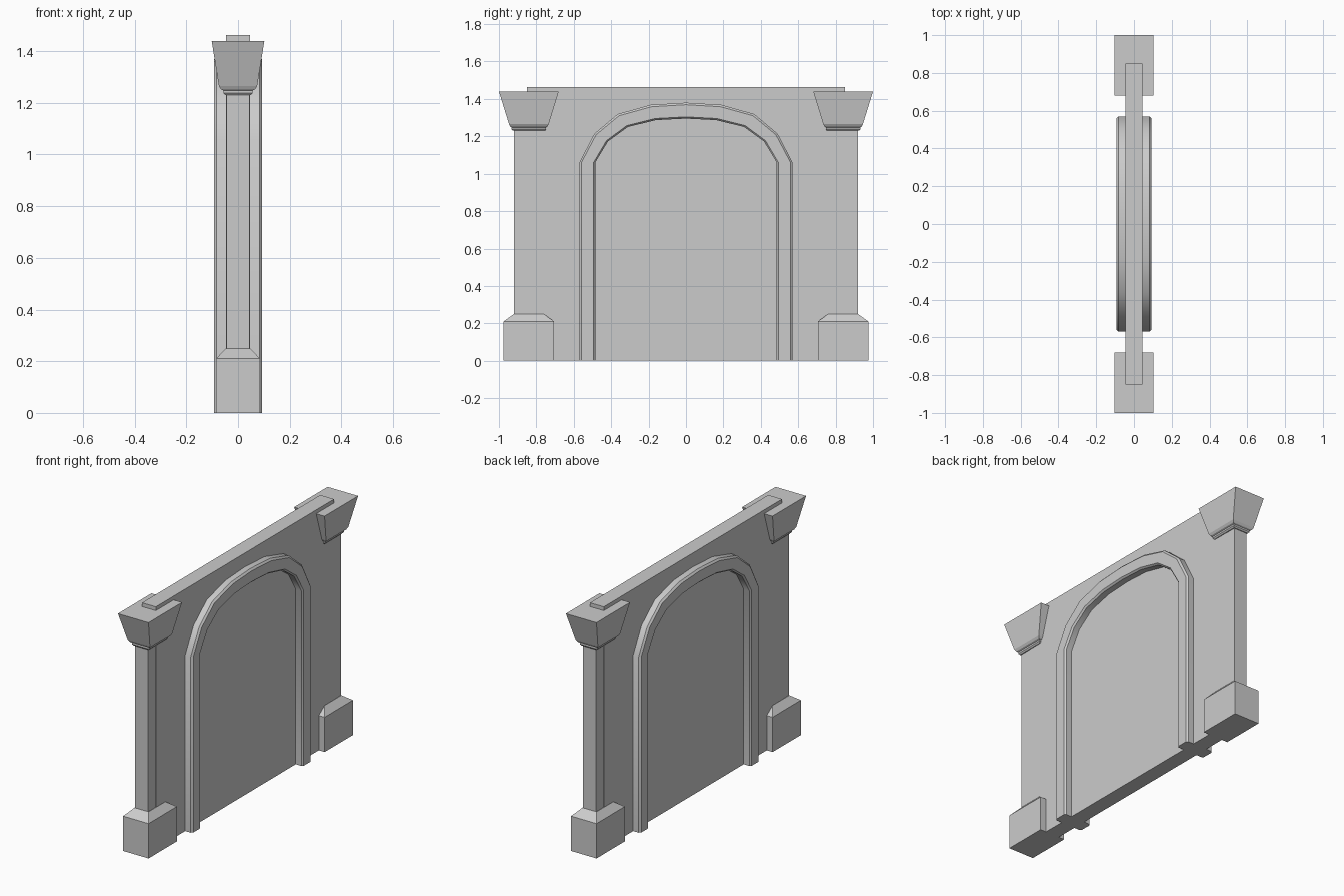
import bpy
import bmesh

if "Cube" in bpy.data.objects:
    bpy.data.objects.remove(bpy.data.objects["Cube"], do_unlink=True)

# Single stone material
stone = bpy.data.materials.new("grey stone")
stone.use_nodes = True
GREY = (0.6, 0.6, 0.6, 1.0)
stone.diffuse_color = GREY
stone.node_tree.nodes["Principled BSDF"].inputs["Base Color"].default_value = GREY


def loft(name, rings, smooth=False):
    """Skin equal-length closed rings of points and cap both ends."""
    bm = bmesh.new()
    rows = [[bm.verts.new(p) for p in ring] for ring in rings]
    n = len(rows[0])
    for a, b in zip(rows, rows[1:]):
        for i in range(n):
            j = (i + 1) % n
            bm.faces.new((a[i], a[j], b[j], b[i]))
    bm.faces.new(rows[0])
    bm.faces.new(rows[-1])
    bmesh.ops.recalc_face_normals(bm, faces=bm.faces[:])
    mesh = bpy.data.meshes.new(name)
    bm.to_mesh(mesh)
    bm.free()
    mesh.materials.append(stone)
    obj = bpy.data.objects.new(name, mesh)
    bpy.context.collection.objects.link(obj)
    if smooth:
        bpy.ops.object.select_all(action='DESELECT')
        obj.select_set(True)
        bpy.context.view_layer.objects.active = obj
        bpy.ops.object.shade_smooth_by_angle(angle=0.56)
    return obj


def stack(name, y, levels):
    """Rectangular moulding: levels are (z, half width x, half width y)."""
    return loft(name, [[(-hx, y - hy, z), (hx, y - hy, z),
                        (hx, y + hy, z), (-hx, y + hy, z)]
                       for z, hx, hy in levels])


# Wall slab
stack("wall", 0, [(0, 0.046, 0.85), (1.463, 0.046, 0.85)])

# Pillar at each end: plinth, shaft and flared capital
for side, y in (("front", -0.84), ("back", 0.84)):
    stack(side + "_plinth", y, [(0, 0.085, 0.135), (0.21, 0.085, 0.135),
                                (0.25, 0.047, 0.08)])
    stack(side + "_shaft", y, [(0.2, 0.0445, 0.08), (1.26, 0.0445, 0.08)])
    stack(side + "_capital", y, [(1.23, 0.050, 0.086), (1.238, 0.057, 0.092),
                                 (1.248, 0.057, 0.092), (1.252, 0.066, 0.099),
                                 (1.265, 0.074, 0.106), (1.44, 0.102, 0.16)])

# Arch moulding: chamfered section (x, inward offset) swept up, over and down
section = [(-0.083, 0), (-0.093, 0.011), (-0.093, 0.076), (-0.083, 0.085),
           (0.083, 0.085), (0.093, 0.076), (0.093, 0.011), (0.083, 0)]
SPRING = 1.06
half = [(1, 0), (0.86, 0.48), (0.64, 0.81), (0.33, 0.965)]
curve = [(-u, v) for u, v in half] + [(0, 1)] + half[::-1]


def arch_ring(u, v):
    return [(x, u * (0.57 - t), SPRING + v * (0.32 - t)) for x, t in section]


def foot_ring(u):
    return [(x, u * (0.57 - t), 0) for x, t in section]


loft("arch_moulding",
     [foot_ring(-1)] + [arch_ring(u, v) for u, v in curve] + [foot_ring(1)],
     smooth=True)
